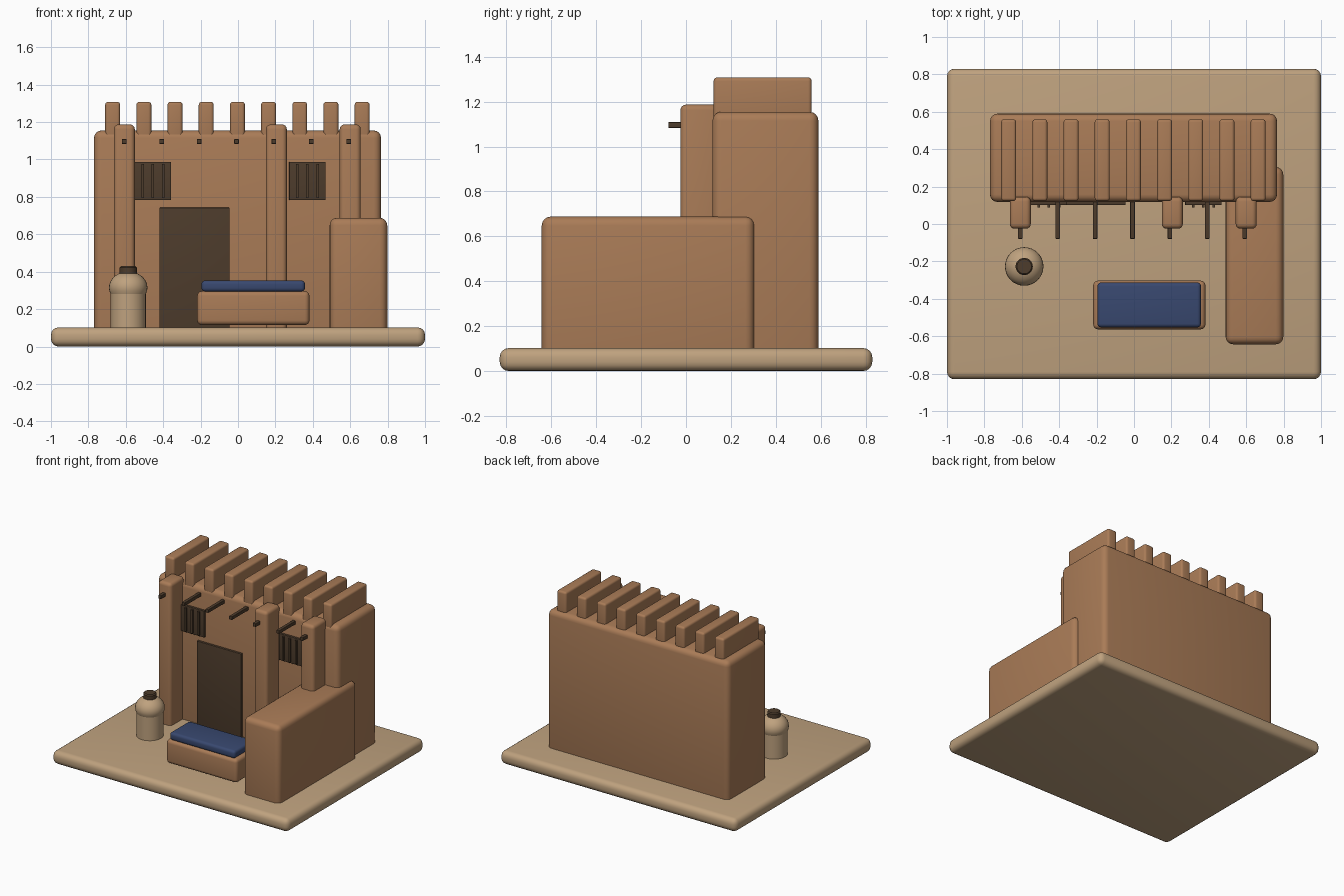
import bpy, bmesh, math

if "Cube" in bpy.data.objects:
    bpy.data.objects.remove(bpy.data.objects["Cube"])


def material(name, rgb):
    m = bpy.data.materials.new(name)
    m.diffuse_color = (*rgb, 1)
    m.use_nodes = True
    m.node_tree.nodes["Principled BSDF"].inputs["Base Color"].default_value = m.diffuse_color
    return m


CLAY = material("clay", (0.40, 0.20, 0.095))
SAND = material("sand", (0.52, 0.36, 0.21))
DARK = material("dark_wood", (0.075, 0.045, 0.025))
BLUE = material("blue_cloth", (0.04, 0.065, 0.16))


def finish(name, bm, mat):
    me = bpy.data.meshes.new(name)
    bm.to_mesh(me)
    bm.free()
    ob = bpy.data.objects.new(name, me)
    bpy.context.collection.objects.link(ob)
    me.materials.append(mat)
    bpy.ops.object.select_all(action='DESELECT')
    ob.select_set(True)
    bpy.context.view_layer.objects.active = ob
    bpy.ops.object.shade_smooth_by_angle(angle=math.radians(35))
    return ob


def box(name, x, y, z, mat, bevel=0.0):
    """Rounded block from its (min, max) extents on each axis."""
    bm = bmesh.new()
    bmesh.ops.create_cube(bm, size=1)
    for v in bm.verts:
        v.co = [lo if c < 0 else hi for c, (lo, hi) in zip(v.co, (x, y, z))]
    if bevel:
        bmesh.ops.bevel(bm, geom=bm.edges[:], offset=bevel, segments=4,
                        profile=0.5, affect='EDGES', clamp_overlap=True)
    return finish(name, bm, mat)


def lathe(name, profile, center, mat, sides=32):
    """Surface of revolution from (radius, z) points."""
    bm = bmesh.new()
    verts = [bm.verts.new((center[0] + r, center[1], z)) for r, z in profile]
    edges = [bm.edges.new(p) for p in zip(verts, verts[1:])]
    bmesh.ops.spin(bm, geom=verts + edges, cent=(*center, 0), axis=(0, 0, 1),
                   angle=math.tau, steps=sides)
    bmesh.ops.remove_doubles(bm, verts=bm.verts[:], dist=1e-5)
    bmesh.ops.recalc_face_normals(bm, faces=bm.faces[:])
    return finish(name, bm, mat)


# Ground slab, house and side wall
box("ground_slab", (-1, 1), (-0.83, 0.83), (0, 0.102), SAND, 0.04)
box("house_block", (-0.77, 0.765), (0.118, 0.59), (0.04, 1.155), CLAY, 0.04)
box("side_wall", (0.49, 0.798), (-0.643, 0.305), (0.04, 0.688), CLAY, 0.04)

# Roof ridges
for i in range(9):
    cx = -0.67 + i * 0.1667
    box(f"roof_ridge_{i + 1}", (cx - 0.04, cx + 0.04), (0.123, 0.56),
        (1.10, 1.308), CLAY, 0.016)

# Front buttresses
for i, cx in enumerate((-0.608, 0.205, 0.6)):
    box(f"buttress_{i + 1}", (cx - 0.056, cx + 0.056), (-0.025, 0.145),
        (0.06, 1.187), CLAY, 0.025)

# Projecting roof poles
for i in range(7):
    cx = -0.608 + i * 0.2
    box(f"roof_pole_{i + 1}", (cx - 0.0125, cx + 0.0125), (-0.079, 0.16),
        (1.083, 1.109), DARK, 0.003)

# Door and barred windows
box("door", (-0.42, -0.045), (0.101, 0.14), (0.095, 0.742), DARK, 0.003)
for side, x0 in (("left", -0.553), ("right", 0.273)):
    box(f"{side}_window", (x0, x0 + 0.196), (0.101, 0.14), (0.783, 0.987), DARK, 0.003)
    for k in range(3):
        bx = x0 + 0.043 + k * 0.055
        box(f"{side}_window_bar_{k + 1}", (bx - 0.007, bx + 0.007),
            (0.088, 0.11), (0.795, 0.975), DARK)

# Bench with cushion
box("bench", (-0.218, 0.382), (-0.563, -0.303), (0.115, 0.296), CLAY, 0.025)
box("bench_cushion", (-0.195, 0.358), (-0.553, -0.313), (0.293, 0.353), BLUE, 0.02)

# Water jar with a swollen shoulder and dark lid
JAR = (-0.587, -0.227)
shoulder = [(0.103 * math.cos(a), 0.315 + 0.086 * math.sin(a))
            for a in (math.radians(-24 + 12 * k) for k in range(10))]
lathe("jar_body", [(0, 0.095), (0.094, 0.095), (0.094, 0.28)] + shoulder + [(0, 0.401)],
      JAR, SAND)
lathe("jar_lid", [(0, 0.37), (0.046, 0.37), (0.046, 0.422), (0.039, 0.43), (0, 0.43)],
      JAR, DARK)
